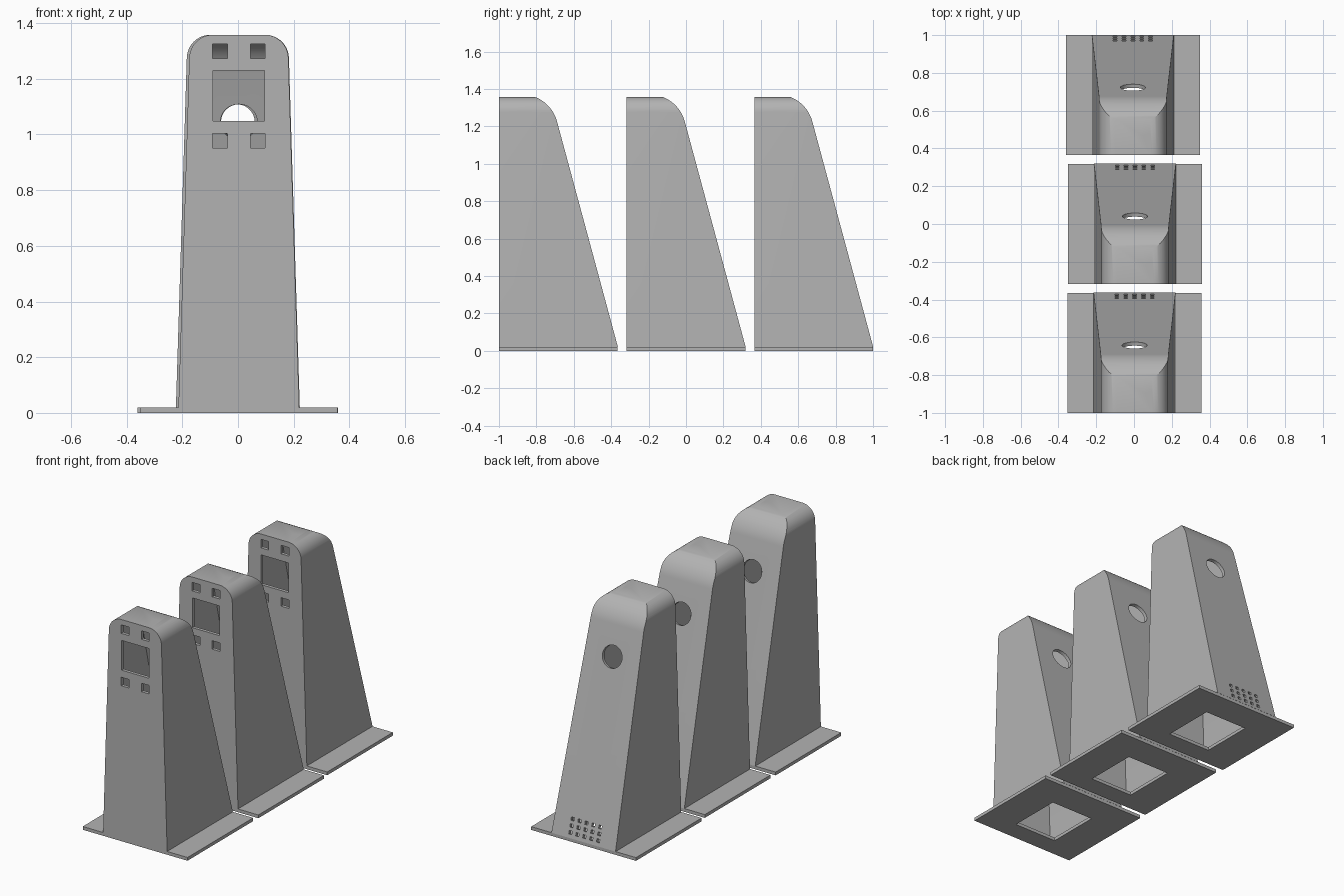
import bpy, bmesh, math
from mathutils import Vector, Matrix

if "Cube" in bpy.data.objects:
    bpy.data.objects.remove(bpy.data.objects["Cube"])

T = 0.02            # wall and plate thickness
DEPTH = 0.635       # plate depth
TOP = 1.358
SLOPE = 0.27        # back face run per unit of height
ANG = math.atan(SLOPE)

grey = bpy.data.materials.new("light_grey")
grey.diffuse_color = (0.45, 0.45, 0.45, 1)
grey.use_nodes = True
grey.node_tree.nodes["Principled BSDF"].inputs["Base Color"].default_value = grey.diffuse_color


def make(name, bm):
    bmesh.ops.recalc_face_normals(bm, faces=bm.faces)
    me = bpy.data.meshes.new(name)
    bm.to_mesh(me)
    bm.free()
    me.materials.append(grey)
    ob = bpy.data.objects.new(name, me)
    bpy.context.collection.objects.link(ob)
    return ob


def prism(name, pts, axis, lo, hi):
    """Extrude a 2D profile along x (points are y,z) or along y (points are x,z)."""
    bm = bmesh.new()
    place = (lambda p, d: (d, p[0], p[1])) if axis == 'x' else (lambda p, d: (p[0], d, p[1]))
    face = bm.faces.new([bm.verts.new(place(p, lo)) for p in pts])
    new = bmesh.ops.extrude_face_region(bm, geom=[face])["geom"]
    shift = Vector((hi - lo, 0, 0)) if axis == 'x' else Vector((0, hi - lo, 0))
    bmesh.ops.translate(bm, verts=[v for v in new if isinstance(v, bmesh.types.BMVert)], vec=shift)
    return make(name, bm)


def add_box(bm, c, s):
    bmesh.ops.create_cube(bm, size=1, matrix=Matrix.Translation(c) @ Matrix.Diagonal((*s, 1)))


def boolean(ob, tool, op):
    m = ob.modifiers.new("cut", 'BOOLEAN')
    m.operation, m.object, m.solver = op, tool, 'EXACT'
    bpy.context.view_layer.update()
    me = bpy.data.meshes.new_from_object(ob.evaluated_get(bpy.context.evaluated_depsgraph_get()))
    ob.modifiers.clear()
    ob.data = me
    bpy.data.objects.remove(tool)


def arc(cx, cz, r, a0, a1, n=12):
    return [(cx + r * math.cos(math.radians(a0 + (a1 - a0) * i / n)),
             cz + r * math.sin(math.radians(a0 + (a1 - a0) * i / n))) for i in range(n + 1)]


def tower_solid(name, t, z0):
    """Tapered front outline crossed with the sloped side outline, shrunk by t."""
    r = 0.085 - t
    cx, cz = 0.178 - 0.085, TOP - 0.085
    half = 0.217 - t + (T - z0) * 0.03
    right = [(half, z0)] + arc(cx, cz, r, 2, 90)
    front = right + [(-x, z) for x, z in reversed(right)]
    body = prism(name, front, 'y', -0.1, 0.8)
    ro = 0.195 - t
    cy, cz = 0.122, 1.176
    a_end = math.degrees(ANG)
    a_start = math.degrees(math.asin((TOP - t - cz) / ro))
    curve = arc(cy, cz, ro, a_start, a_end, 16)
    ye, ze = curve[-1]
    side = [(t, z0 - 0.001), (t, TOP - t)] + curve + [(ye + (ze - z0 + 0.001) * SLOPE, z0 - 0.001)]
    boolean(body, prism("side_cutter", side, 'x', -0.5, 0.5), 'INTERSECT')
    return body


# Hollow tower shell
body = tower_solid("tower_body", 0, T)
boolean(body, tower_solid("hollow", T, -0.05), 'DIFFERENCE')

# Front window and four mounting holes
bm = bmesh.new()
add_box(bm, (0, 0, 1.139), (0.186, 0.06, 0.182))
for sx in (-1, 1):
    for z in (0.978, 1.299):
        add_box(bm, (sx * 0.068, 0, z), (0.053, 0.06, 0.052))
boolean(body, make("front_cutter", bm), 'DIFFERENCE')

# Round port and vent grid, square to the sloped back wall
tilt = Matrix.Rotation(ANG, 4, 'X')
bm = bmesh.new()


def on_back(x, z):
    return Matrix.Translation((x, DEPTH - SLOPE * (z - T), z)) @ tilt


bmesh.ops.create_cone(bm, cap_ends=True, segments=48, radius1=0.066, radius2=0.066, depth=0.08,
                      matrix=on_back(0, 1.05) @ Matrix.Rotation(math.pi / 2, 4, 'X'))
for i in range(5):
    for j in range(3):
        bmesh.ops.create_cube(bm, size=1, matrix=on_back((i - 2) * 0.047, 0.05 + j * 0.038)
                              @ Matrix.Diagonal((0.02, 0.08, 0.02, 1)))
boolean(body, make("back_cutter", bm), 'DIFFERENCE')

# Base plate with cable opening
bm = bmesh.new()
add_box(bm, (0, DEPTH / 2, T / 2), (0.71, DEPTH, T))
plate = make("base_plate", bm)
bm = bmesh.new()
add_box(bm, (0, 0.285, T / 2), (0.29, 0.33, 0.1))
boolean(plate, make("plate_cutter", bm), 'DIFFERENCE')

# Smooth the rounded parts, keep edges sharp
for ob in (body, plate):
    bpy.ops.object.select_all(action='DESELECT')
    ob.select_set(True)
    bpy.context.view_layer.objects.active = ob
    bpy.ops.object.shade_smooth_by_angle(angle=math.radians(30))

# Row of three
for n, (x, y) in enumerate([(0.003, -1), (0.005, -0.317), (-0.006, 0.365)]):
    for ob in (body, plate):
        o = ob if n == 0 else ob.copy()
        if n:
            bpy.context.collection.objects.link(o)
        o.location = (x, y, 0)
